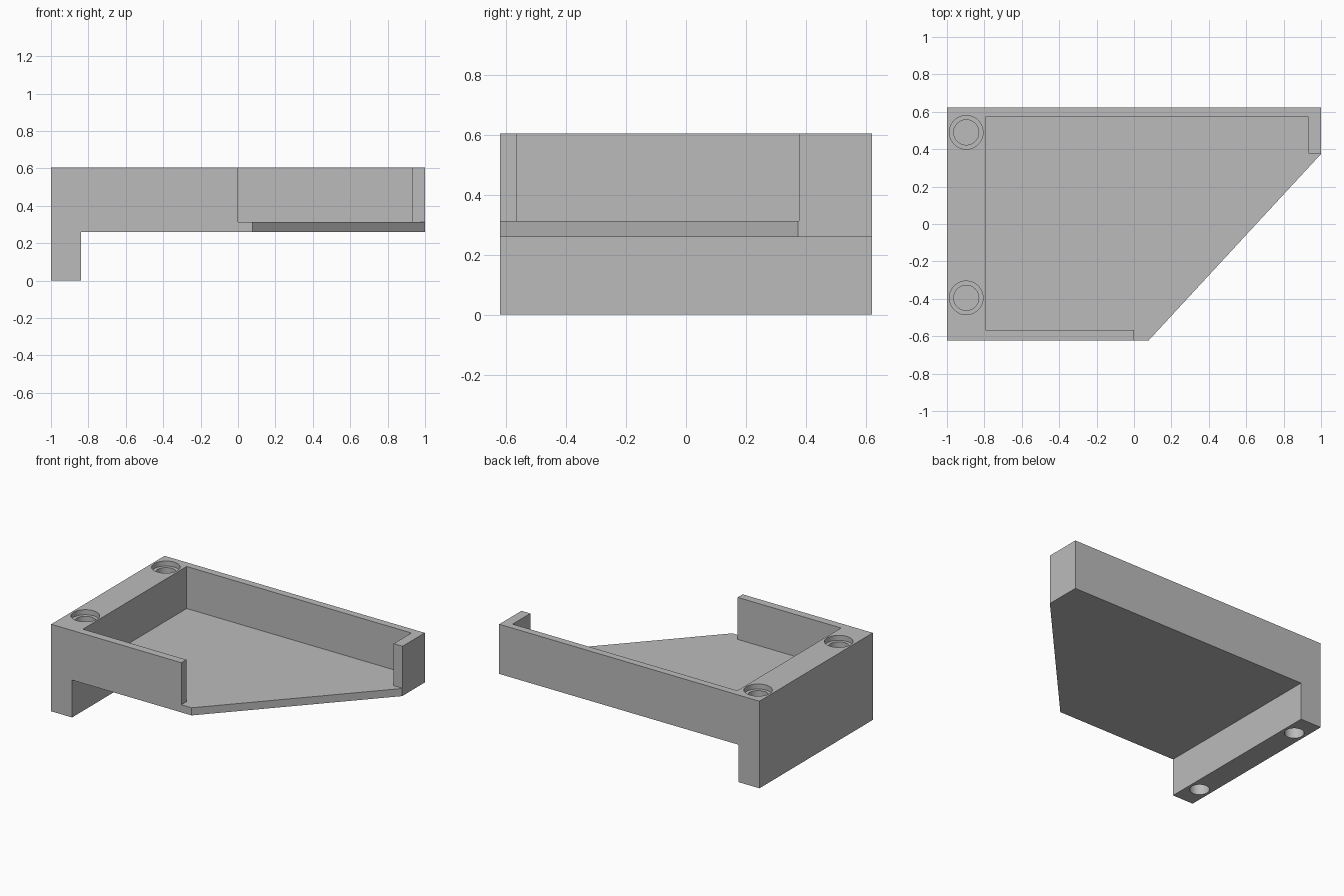
import bpy
import bmesh
from mathutils import Vector

if "Cube" in bpy.data.objects:
    bpy.data.objects.remove(bpy.data.objects["Cube"], do_unlink=True)

grey = bpy.data.materials.new("plain grey")
grey.use_nodes = True
colour = (0.5, 0.5, 0.5, 1)
grey.diffuse_color = colour
grey.node_tree.nodes["Principled BSDF"].inputs["Base Color"].default_value = colour


def prism(name, outline, offset):
    """Extrude a flat outline of 3D points along an offset."""
    bm = bmesh.new()
    face = bm.faces.new([bm.verts.new(p) for p in outline])
    grown = bmesh.ops.extrude_face_region(bm, geom=[face])["geom"]
    moved = [v for v in grown if isinstance(v, bmesh.types.BMVert)]
    bmesh.ops.translate(bm, verts=moved, vec=Vector(offset))
    bmesh.ops.recalc_face_normals(bm, faces=bm.faces)
    mesh = bpy.data.meshes.new(name)
    bm.to_mesh(mesh)
    bm.free()
    mesh.materials.append(grey)
    obj = bpy.data.objects.new(name, mesh)
    bpy.context.collection.objects.link(obj)
    return obj


def cylinder(name, x, y, radius, bottom, top):
    bpy.ops.mesh.primitive_cylinder_add(
        vertices=48, radius=radius, depth=top - bottom,
        location=(x, y, (bottom + top) / 2))
    obj = bpy.context.object
    obj.name = name
    obj.data.materials.append(grey)
    return obj


def cut(target, cutter):
    mod = target.modifiers.new("cut", "BOOLEAN")
    mod.operation = "DIFFERENCE"
    mod.solver = "EXACT"
    mod.object = cutter
    bpy.context.view_layer.objects.active = target
    bpy.ops.object.modifier_apply(modifier=mod.name)
    bpy.data.objects.remove(cutter, do_unlink=True)


# Solid block with the clamping leg along its right edge
side = [(-1, 0), (-0.84, 0), (-0.84, 0.26), (1, 0.26), (1, 0.605), (-1, 0.605)]
tray = prism("corner_tray", [(x, -0.622, z) for x, z in side], (0, 1.244, 0))

# Slanted open corner
slant = [(-0.086, -0.8), (1.3, -0.8), (1.3, 0.699)]
cut(tray, prism("corner_cutter", [(x, y, 0.1) for x, y in slant], (0, 0, 0.8)))

# Pocket that leaves the floor, the thin walls and the short end lip
pocket = [(-0.795, -0.567), (0, -0.567), (0, -0.8), (1.2, -0.8),
          (1.2, 0.378), (0.932, 0.378), (0.932, 0.572), (-0.795, 0.572)]
cut(tray, prism("pocket_cutter", [(x, y, 0.313) for x, y in pocket], (0, 0, 0.5)))

# Stepped holes in the top rail
for y in (0.49, -0.395):
    cut(tray, cylinder("counterbore_cutter", -0.897, y, 0.09, 0.57, 0.7))
    cut(tray, cylinder("bore_cutter", -0.897, y, 0.067, 0.3, 0.7))

# Blind holes under the leg
for y in (0.46, -0.46):
    cut(tray, cylinder("leg_hole_cutter", -0.92, y, 0.062, -0.1, 0.2))

bpy.ops.object.select_all(action="DESELECT")
tray.select_set(True)
bpy.context.view_layer.objects.active = tray
bpy.ops.object.shade_smooth_by_angle()
